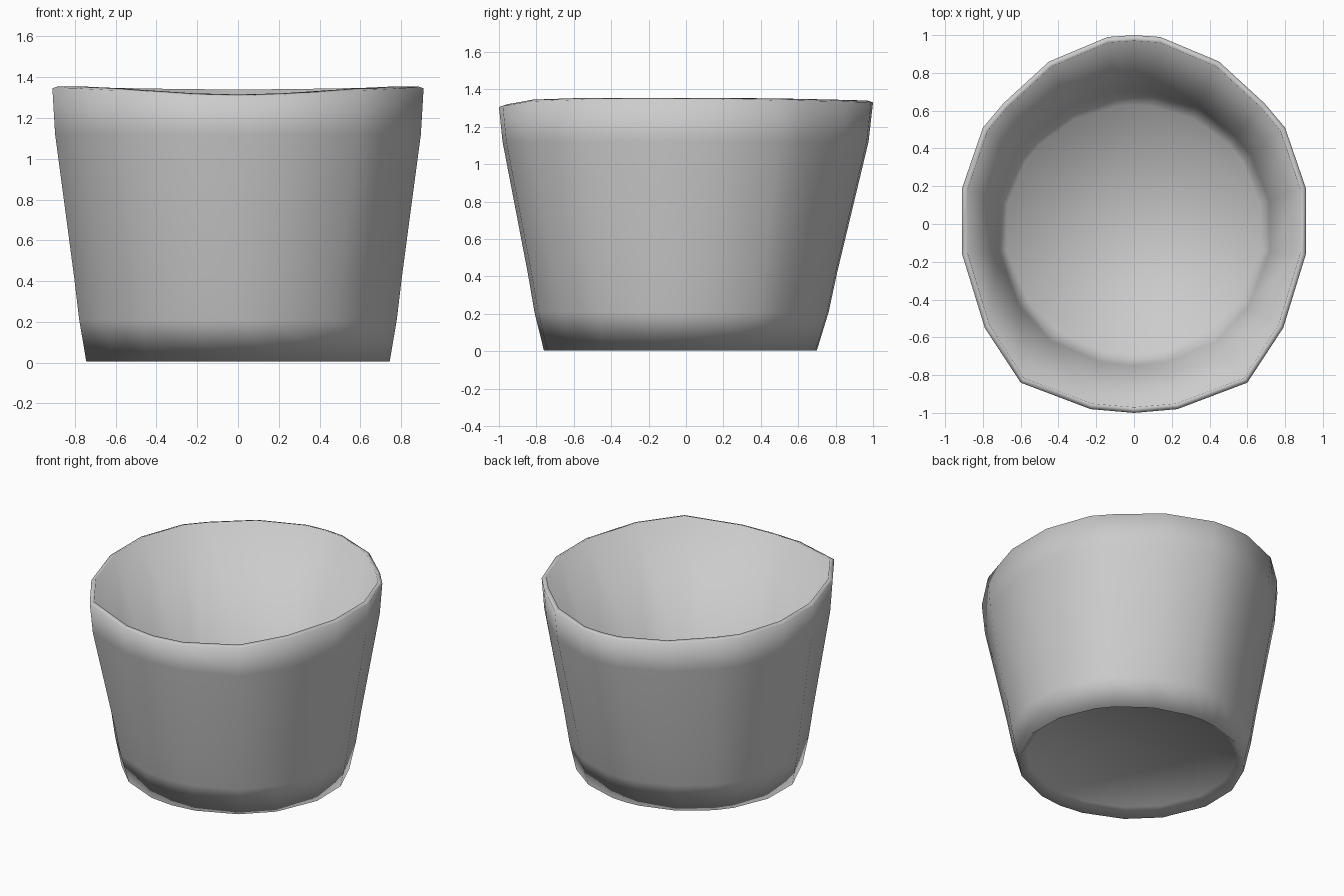
import bpy
import bmesh
import math

cube = bpy.data.objects.get("Cube")
if cube:
    bpy.data.objects.remove(cube, do_unlink=True)

# One plain grey material
grey = bpy.data.materials.new("plain grey")
grey.use_nodes = True
colour = (0.6, 0.6, 0.6, 1)
grey.diffuse_color = colour
grey.node_tree.nodes["Principled BSDF"].inputs["Base Color"].default_value = colour

# Hand-shaped rim outline, right half from back to front, then mirrored
half = [(0.14, 0.99), (0.45, 0.86), (0.69, 0.64), (0.80, 0.51), (0.91, 0.19),
        (0.91, -0.16), (0.79, -0.55), (0.60, -0.84), (0.23, -0.98)]
rim = [(0, 1)] + half + [(0, -1)] + [(-x, y) for x, y in reversed(half)]


def rim_height(y):
    return 1.355 - (0.015 * y * y if y > 0 else 0.04 * y ** 8)


def ring(bm, flare, z, inset=0.0, follow_rim=False):
    """Blend from the round base (flare 0) to the rim outline (flare 1)."""
    verts = []
    for x, y in rim:
        angle = math.atan2(y, x)
        bx, by = 0.755 * math.cos(angle), 0.73 * math.sin(angle) - 0.03
        px, py = bx + (x - bx) * flare, by + (y - by) * flare
        length = math.hypot(px, py)
        scale = (length - inset) / length
        height = rim_height(y) + z if follow_rim else z
        verts.append(bm.verts.new((px * scale, py * scale, height)))
    return verts


bm = bmesh.new()
# Recessed underside, foot, outer wall, lip, inner wall and floor
rings = [
    ring(bm, 0, 0.06, 0.06),
    ring(bm, 0, 0.005),
    ring(bm, 0.21, 0.21),
    ring(bm, 0.36, 0.42),
    ring(bm, 0.92, 1.12),
    ring(bm, 1, -0.01, 0, True),
    ring(bm, 1, 0, 0.03, True),
    ring(bm, 0.21, 0.21, 0.06),
    ring(bm, 0, 0.09, 0.07),
]
count = len(rim)
for low, high in zip(rings, rings[1:]):
    for i in range(count):
        j = (i + 1) % count
        bm.faces.new((low[i], low[j], high[j], high[i]))
bm.faces.new(rings[0])
bm.faces.new(rings[-1])
bmesh.ops.recalc_face_normals(bm, faces=bm.faces[:])
for face in bm.faces:
    face.smooth = True

mesh = bpy.data.meshes.new("cup_body")
bm.to_mesh(mesh)
bm.free()
mesh.materials.append(grey)
cup = bpy.data.objects.new("cup_body", mesh)
bpy.context.collection.objects.link(cup)
